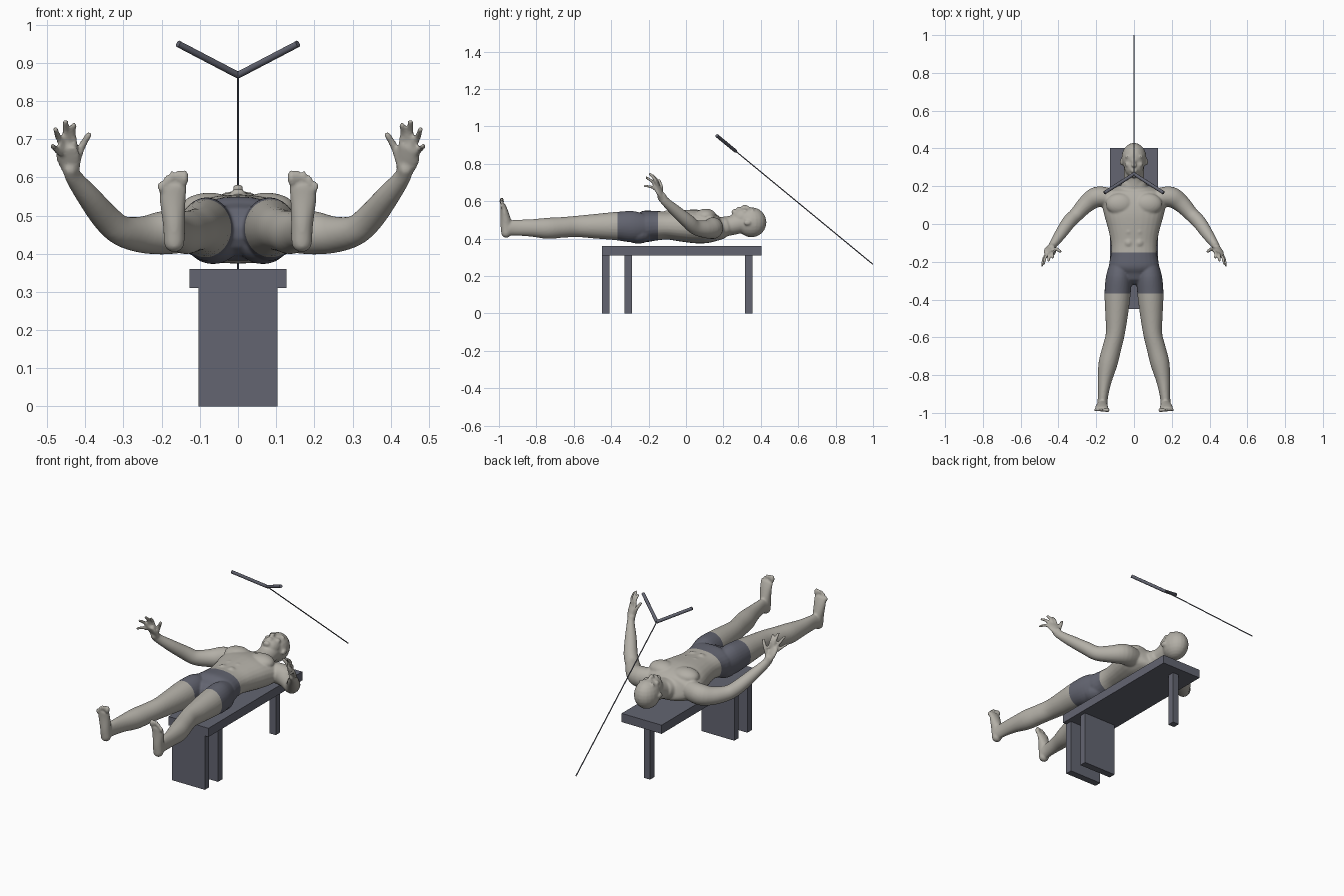
import bpy, bmesh, math
from mathutils import Vector, Matrix

cube = bpy.data.objects.get("Cube")
if cube:
    bpy.data.objects.remove(cube)


def material(name, rgb):
    m = bpy.data.materials.new(name)
    m.use_nodes = True
    m.diffuse_color = (*rgb, 1)
    m.node_tree.nodes["Principled BSDF"].inputs["Base Color"].default_value = (*rgb, 1)
    return m


SKIN = material("warm grey skin", (0.45, 0.43, 0.385))
SLATE = material("slate grey", (0.125, 0.13, 0.165))


def finish(name, bm, *mats):
    me = bpy.data.meshes.new(name)
    bm.to_mesh(me)
    bm.free()
    for m in mats:
        me.materials.append(m)
    ob = bpy.data.objects.new(name, me)
    bpy.context.scene.collection.objects.link(ob)
    return ob


def box(name, x, y0, y1, z0, z1):
    bm = bmesh.new()
    mat = Matrix.Translation((0, (y0 + y1) / 2, (z0 + z1) / 2)) @ Matrix.Diagonal((2 * x, y1 - y0, z1 - z0, 1))
    bmesh.ops.create_cube(bm, size=1, matrix=mat)
    return finish(name, bm, SLATE)


def rod(name, a, b, r):
    a, b = Vector(a), Vector(b)
    bm = bmesh.new()
    mat = Matrix.Translation((a + b) / 2) @ (b - a).to_track_quat("Z", "Y").to_matrix().to_4x4()
    bmesh.ops.create_cone(bm, cap_ends=True, segments=12, radius1=r, radius2=r, depth=(b - a).length, matrix=mat)
    ob = finish(name, bm, SLATE)
    for p in ob.data.polygons:
        p.use_smooth = len(p.vertices) == 4


def ellipsoid(bm, c, r):
    bmesh.ops.create_uvsphere(bm, u_segments=20, v_segments=12, radius=1,
                              matrix=Matrix.Translation(c) @ Matrix.Diagonal((*r, 1)))


def spline(pts, n=4):
    """Smooth stations (x, y, z, radius, radius) through the given ones."""
    pts = [Vector(p) for p in pts]
    out = []
    for i in range(len(pts) - 1):
        a, b = pts[i], pts[i + 1]
        m0 = (b - pts[max(i - 1, 0)]) / 2
        m1 = (pts[min(i + 2, len(pts) - 1)] - a) / 2
        for k in range(n):
            t = k / n
            out.append(a * (2*t**3 - 3*t*t + 1) + m0 * (t**3 - 2*t*t + t)
                       + b * (3*t*t - 2*t**3) + m1 * (t**3 - t*t))
    return out + [pts[-1]]


def loft(bm, pts, up=(0, 0, 1), power=1.0, sides=28):
    """Closed elliptical tube with rounded ends."""
    st = spline(pts)
    pos = [p.to_3d() for p in st]
    tan = [(pos[min(i + 1, len(pos) - 1)] - pos[max(i - 1, 0)]).normalized() for i in range(len(pos))]
    rings = [(p, t, s[3], s[4]) for p, t, s in zip(pos, tan, st)]
    for end, sign in ((0, -1), (-1, 1)):
        p, t, a, b = rings[end]
        r = min(a, b)
        caps = [(p + t * sign * r * math.sin(q), t, a * math.cos(q), b * math.cos(q)) for q in (0.5, 0.95, 1.35)]
        rings = caps[::-1] + rings if sign < 0 else rings + caps
    loops = []
    for p, t, a, b in rings:
        u = t.cross(Vector(up)).normalized()
        v = u.cross(t)
        loop = []
        for k in range(sides):
            w = 2 * math.pi * k / sides
            c, s = math.cos(w), math.sin(w)
            loop.append(bm.verts.new(p + u * a * math.copysign(abs(c)**power, c)
                                     + v * b * math.copysign(abs(s)**power, s)))
        loops.append(loop)
    faces = [bm.faces.new(loops[0]), bm.faces.new(loops[-1])]
    for l0, l1 in zip(loops, loops[1:]):
        for k in range(sides):
            j = (k + 1) % sides
            faces.append(bm.faces.new((l0[k], l0[j], l1[j], l1[k])))
    bmesh.ops.recalc_face_normals(bm, faces=faces)


# Bench
box("bench_top", 0.127, -0.45, 0.403, 0.31, 0.36)
box("foot_end_board", 0.104, -0.45, -0.41, 0, 0.31)
box("inner_board", 0.104, -0.33, -0.29, 0, 0.31)
box("head_end_leg", 0.02, 0.315, 0.355, 0, 0.31)

# Forked rod above the head
fork = (0, 0.265, 0.868)
rod("long_rod", fork, (0, 1.0, 0.262), 0.003)
for side, s in (("left", 1), ("right", -1)):
    rod(side + "_fork_handle", fork, (s * 0.157, 0.165, 0.95), 0.009)

# Torso, neck and head
body = bmesh.new()
loft(body, [(0, 0.2, 0.462, 0.07, 0.055), (0, 0.175, 0.457, 0.14, 0.066), (0, 0.12, 0.46, 0.17, 0.084),
            (0, 0.05, 0.465, 0.158, 0.09), (0, -0.03, 0.468, 0.136, 0.083), (0, -0.1, 0.47, 0.122, 0.075),
            (0, -0.16, 0.469, 0.122, 0.079), (0, -0.22, 0.465, 0.132, 0.084), (0, -0.255, 0.462, 0.11, 0.07)],
     power=0.88)
loft(body, [(0, 0.19, 0.462, 0.062, 0.054), (0, 0.24, 0.47, 0.053, 0.052), (0, 0.3, 0.485, 0.053, 0.055)])
ellipsoid(body, (0, 0.35, 0.487), (0.066, 0.08, 0.08))
ellipsoid(body, (0, 0.306, 0.512), (0.052, 0.062, 0.053))
ellipsoid(body, (0, 0.258, 0.542), (0.022, 0.015, 0.016))
loft(body, [(0, 0.345, 0.558, 0.008, 0.008), (0, 0.322, 0.57, 0.01, 0.009), (0, 0.31, 0.573, 0.014, 0.01)])
for y in (0.278, 0.288):
    ellipsoid(body, (0, y, 0.56), (0.02, 0.006, 0.011))

for s in (1, -1):
    def side_loft(pts, **kw):
        loft(body, [(s * p[0], *p[1:]) for p in pts], **kw)

    def side_blob(c, r):
        ellipsoid(body, (s * c[0], c[1], c[2]), r)

    # Face, chest and seat
    side_blob((0.026, 0.356, 0.55), (0.022, 0.008, 0.012))
    side_blob((0.026, 0.341, 0.549), (0.012, 0.007, 0.008))
    side_blob((0.03, 0.315, 0.545), (0.018, 0.016, 0.014))
    side_blob((0.066, 0.328, 0.485), (0.008, 0.02, 0.014))
    side_blob((0.075, 0.105, 0.52), (0.075, 0.058, 0.04))
    for y in (0.02, -0.04, -0.1):
        side_blob((0.028, y, 0.525), (0.027, 0.03, 0.026))
    side_blob((0.065, -0.255, 0.428), (0.068, 0.08, 0.055))
    # Arm
    side_loft([(0.13, 0.14, 0.46, 0.05, 0.055), (0.195, 0.143, 0.455, 0.055, 0.057),
               (0.25, 0.108, 0.45, 0.047, 0.048), (0.305, 0.05, 0.46, 0.038, 0.04),
               (0.345, 0.01, 0.493, 0.037, 0.037), (0.39, -0.055, 0.548, 0.031, 0.031),
               (0.43, -0.112, 0.6, 0.021, 0.024), (0.438, -0.13, 0.625, 0.02, 0.025)])
    # Hand: palm, then thumb and fingers
    side_loft([(0.437, -0.125, 0.618, 0.024, 0.014), (0.444, -0.142, 0.65, 0.033, 0.014),
               (0.45, -0.158, 0.676, 0.03, 0.011)], up=(0.3, 1, 0))
    for base, tip, r in (((0.424, -0.132, 0.635), (0.391, -0.145, 0.712), 0.010),
                         ((0.428, -0.148, 0.68), (0.43, -0.178, 0.738), 0.0085),
                         ((0.445, -0.156, 0.685), (0.452, -0.193, 0.746), 0.009),
                         ((0.459, -0.164, 0.68), (0.478, -0.212, 0.726), 0.0085),
                         ((0.466, -0.162, 0.662), (0.486, -0.22, 0.682), 0.008)):
        mid = (Vector(base) + Vector(tip)) / 2 + Vector((0.003, 0.006, 0.004))
        side_loft([(*base, r, r), (*mid, r, r), (*tip, r * 0.85, r * 0.85)], up=(1, 0, 0), sides=14)
    # Leg
    side_loft([(0.075, -0.2, 0.465, 0.05, 0.06), (0.081, -0.28, 0.464, 0.067, 0.083),
               (0.087, -0.37, 0.467, 0.069, 0.076), (0.092, -0.48, 0.466, 0.06, 0.066),
               (0.099, -0.58, 0.465, 0.05, 0.057), (0.118, -0.66, 0.46, 0.05, 0.055),
               (0.138, -0.74, 0.455, 0.05, 0.056), (0.155, -0.83, 0.457, 0.037, 0.046),
               (0.164, -0.91, 0.458, 0.027, 0.042), (0.167, -0.95, 0.455, 0.028, 0.04)])
    # Foot and toes
    side_loft([(0.167, -0.962, 0.43, 0.027, 0.026), (0.168, -0.962, 0.48, 0.029, 0.03),
               (0.171, -0.97, 0.54, 0.034, 0.021), (0.17, -0.978, 0.575, 0.036, 0.014)], up=(0, 1, 0))
    for i in range(5):
        r = 0.012 if i == 0 else 0.0095 - 0.0004 * i
        side_blob((0.141 + 0.0155 * i, -0.985, 0.599 - 0.0022 * i * i + 0.006 * min(i, 2)), (r, r, r * 1.8))

# Fuse the body parts into one smooth skin
source = finish("body_source", body)
fuse = source.modifiers.new("fuse", "REMESH")
fuse.mode = "VOXEL"
fuse.voxel_size = 0.0055
soft = source.modifiers.new("soften", "SMOOTH")
soft.factor = 0.5
soft.iterations = 4
fused = bpy.data.meshes.new_from_object(source.evaluated_get(bpy.context.evaluated_depsgraph_get()))
bpy.data.objects.remove(source)

# Shorts: cut clean waist and leg edges, then colour between them
bm = bmesh.new()
bm.from_mesh(fused)
WAIST, HEM = -0.15, -0.367
for y in (WAIST, HEM):
    bmesh.ops.bisect_plane(bm, geom=bm.verts[:] + bm.edges[:] + bm.faces[:],
                           plane_co=(0, y, 0), plane_no=(0, 1, 0), dist=1e-5)
for f in bm.faces:
    c = f.calc_center_median()
    f.smooth = True
    f.material_index = int(HEM < c.y < WAIST and abs(c.x) < 0.2)
bpy.data.meshes.remove(fused)
finish("lying_figure", bm, SKIN, SLATE)
